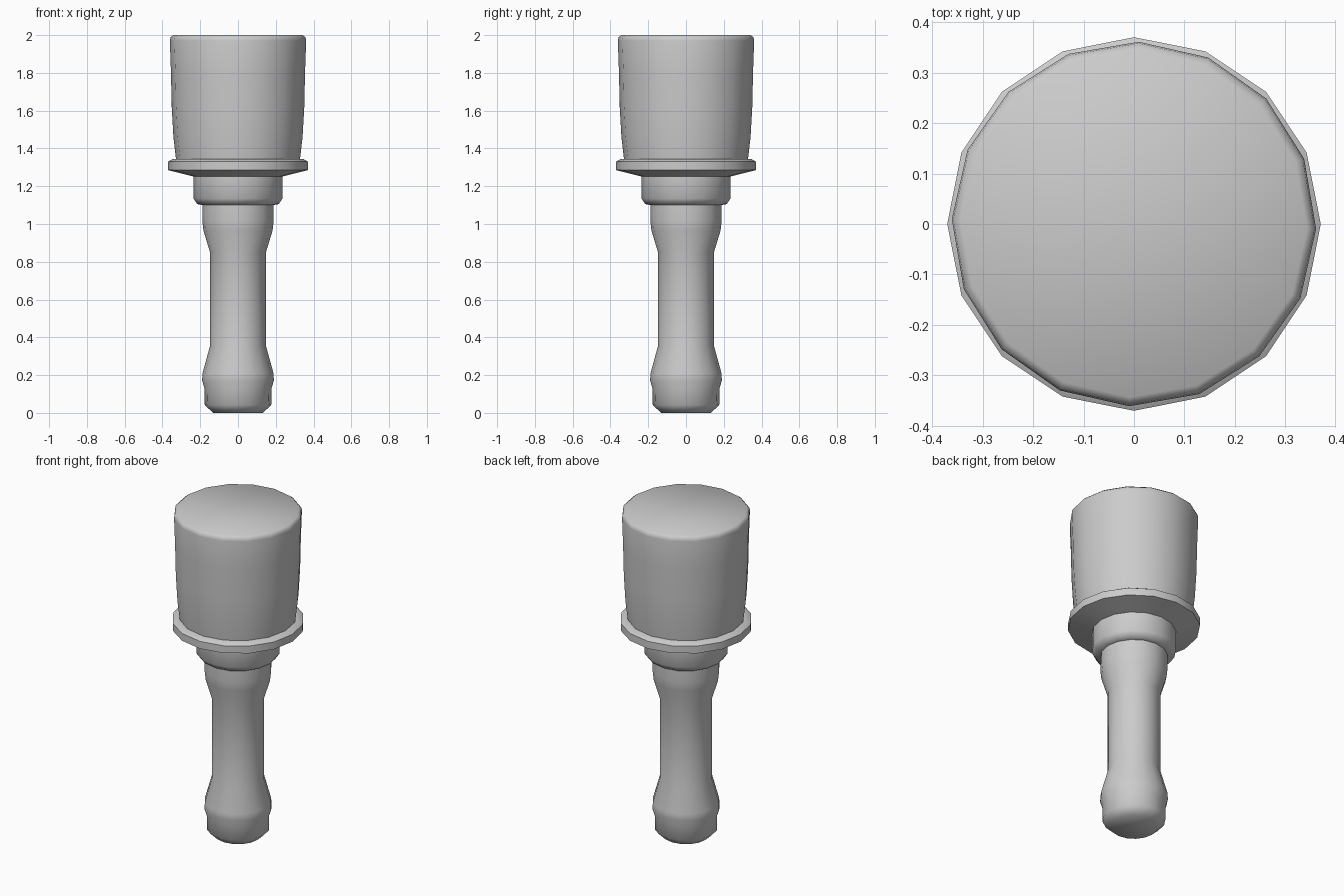
import bpy, bmesh
from math import cos, sin, pi, radians

if "Cube" in bpy.data.objects:
    bpy.data.objects.remove(bpy.data.objects["Cube"])

SIDES = 16


def lathe(name, profile, cap_bottom=False, cap_top=False, twist=0.0, sharp=35):
    """Revolve (radius, z) points, listed bottom to top, around the z axis."""
    bm = bmesh.new()
    rings = []
    for r, z in profile:
        rings.append([bm.verts.new((r * cos(twist + 2 * pi * i / SIDES),
                                    r * sin(twist + 2 * pi * i / SIDES), z))
                      for i in range(SIDES)])
    for a, b in zip(rings, rings[1:]):
        for i in range(SIDES):
            j = (i + 1) % SIDES
            bm.faces.new((a[i], a[j], b[j], b[i]))
    if cap_bottom:
        bm.faces.new(rings[0][::-1])
    if cap_top:
        bm.faces.new(rings[-1])
    mesh = bpy.data.meshes.new(name)
    bm.to_mesh(mesh)
    bm.free()
    obj = bpy.data.objects.new(name, mesh)
    bpy.context.collection.objects.link(obj)
    bpy.ops.object.select_all(action='DESELECT')
    obj.select_set(True)
    bpy.context.view_layer.objects.active = obj
    bpy.ops.object.shade_smooth_by_angle(angle=radians(sharp))
    return obj


# Grip: swells at both ends around a slim waist
lathe("handle", [(0.132, 0), (0.176, 0.042), (0.177, 0.13), (0.19, 0.17),
                 (0.188, 0.21), (0.148, 0.355), (0.148, 0.85), (0.183, 0.965),
                 (0.189, 1.02), (0.189, 1.105)], cap_bottom=True, sharp=48)

# Socket between the grip and the flange
lathe("collar", [(0.185, 1.10), (0.215, 1.105), (0.236, 1.135), (0.236, 1.255)],
      sharp=75)

# Thin rim with a sloping underside
lathe("flange", [(0.23, 1.25), (0.37, 1.285), (0.37, 1.33), (0.345, 1.345),
                 (0.325, 1.345)])

# Canister with a softly bevelled top
lathe("head", [(0.328, 1.34), (0.342, 1.46), (0.351, 1.62), (0.355, 1.8),
               (0.361, 1.97), (0.358, 1.988), (0.343, 2.0)],
      cap_top=True, twist=radians(-1.5), sharp=60)
